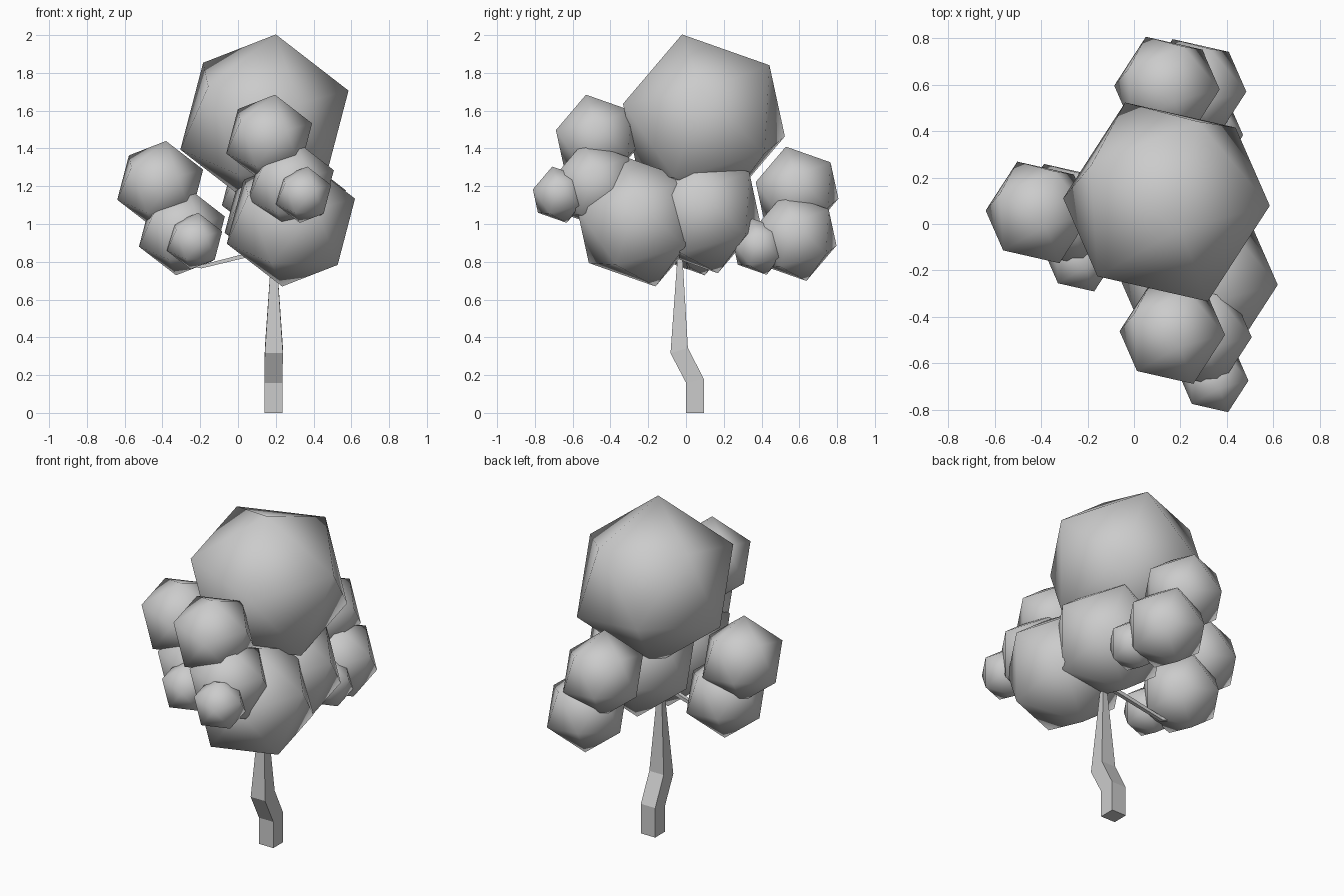
import bpy, bmesh
from mathutils import Vector, Matrix

if "Cube" in bpy.data.objects:
    bpy.data.objects.remove(bpy.data.objects["Cube"])

# Shared tilt of every foliage blob: one vertex points along T, a neighbour leans to A
T = Vector((0.127, -0.244, 0.953)).normalized()
A = Vector((0.953, -0.03, 0.318))
X = (A - A.dot(T) * T).normalized()
Y = T.cross(X)
TILT = Matrix((X, Y, T)).transposed().to_4x4()


def finish(bm, name, smooth):
    bmesh.ops.recalc_face_normals(bm, faces=bm.faces[:])
    mesh = bpy.data.meshes.new(name)
    bm.to_mesh(mesh)
    bm.free()
    for p in mesh.polygons:
        p.use_smooth = smooth
    obj = bpy.data.objects.new(name, mesh)
    bpy.context.collection.objects.link(obj)
    return obj


def blob(name, centre, radius):
    bm = bmesh.new()
    bmesh.ops.create_icosphere(bm, subdivisions=1, radius=radius,
                               matrix=Matrix.Translation(centre) @ TILT)
    return finish(bm, name, True)


def square_limb(name, sections):
    """Each section: centre, half-side vector u, half-side vector v."""
    bm = bmesh.new()
    rings = []
    for c, u, v in sections:
        c, u, v = Vector(c), Vector(u), Vector(v)
        rings.append([bm.verts.new(c + a * u + b * v)
                      for a, b in ((-1, -1), (1, -1), (1, 1), (-1, 1))])
    for r, s in zip(rings, rings[1:]):
        for i in range(4):
            j = (i + 1) % 4
            bm.faces.new((r[i], r[j], s[j], s[i]))
    bm.faces.new(rings[0][::-1])
    bm.faces.new(rings[-1])
    return finish(bm, name, False)


# Three large foliage masses
blob("foliage_crown", (0.14, 0.095, 1.55), 0.472)
blob("foliage_front", (0.28, -0.25, 1.015), 0.36)
blob("foliage_back", (0.25, 0.085, 1.066), 0.34)

# Three identical clusters of three smaller blobs
for side, c in (("front", (0.28, -0.48, 1.205)),
                ("left", (-0.297, 0.04, 0.96)),
                ("rear", (0.257, 0.578, 0.93))):
    c = Vector(c)
    blob(f"cluster_{side}_lower", c, 0.241)
    blob(f"cluster_{side}_upper", c + Vector((-0.115, 0.01, 0.248)), 0.241)
    blob(f"cluster_{side}_small", c + Vector((0.067, -0.19, -0.05)), 0.155)

# Bent, tapering square trunk
square_limb("trunk", [
    ((0.187, 0.048, 0.0), (0.048, 0, 0), (0, 0.047, 0)),
    ((0.187, 0.048, 0.168), (0.048, 0, 0), (0, 0.047, 0.01)),
    ((0.190, -0.036, 0.330), (0.048, 0, 0), (0, 0.046, 0.014)),
    ((0.190, -0.032, 0.830), (0.014, 0, 0), (0, 0.013, 0)),
    ((0.190, -0.030, 1.100), (0.010, 0, 0), (0, 0.010, 0)),
])

# Thin branch out to the left cluster, with an elbow at its end
square_limb("left_branch", [
    ((0.19, -0.03, 0.870), (0.003, 0, 0.013), (0, 0.012, 0)),
    ((-0.19, 0.00, 0.775), (0.003, 0, 0.010), (0, 0.011, 0)),
    ((-0.25, 0.02, 0.785), (-0.003, 0, 0.010), (0, 0.010, 0)),
    ((-0.29, 0.04, 0.900), (0.008, 0, 0.003), (0, 0.008, 0)),
])
